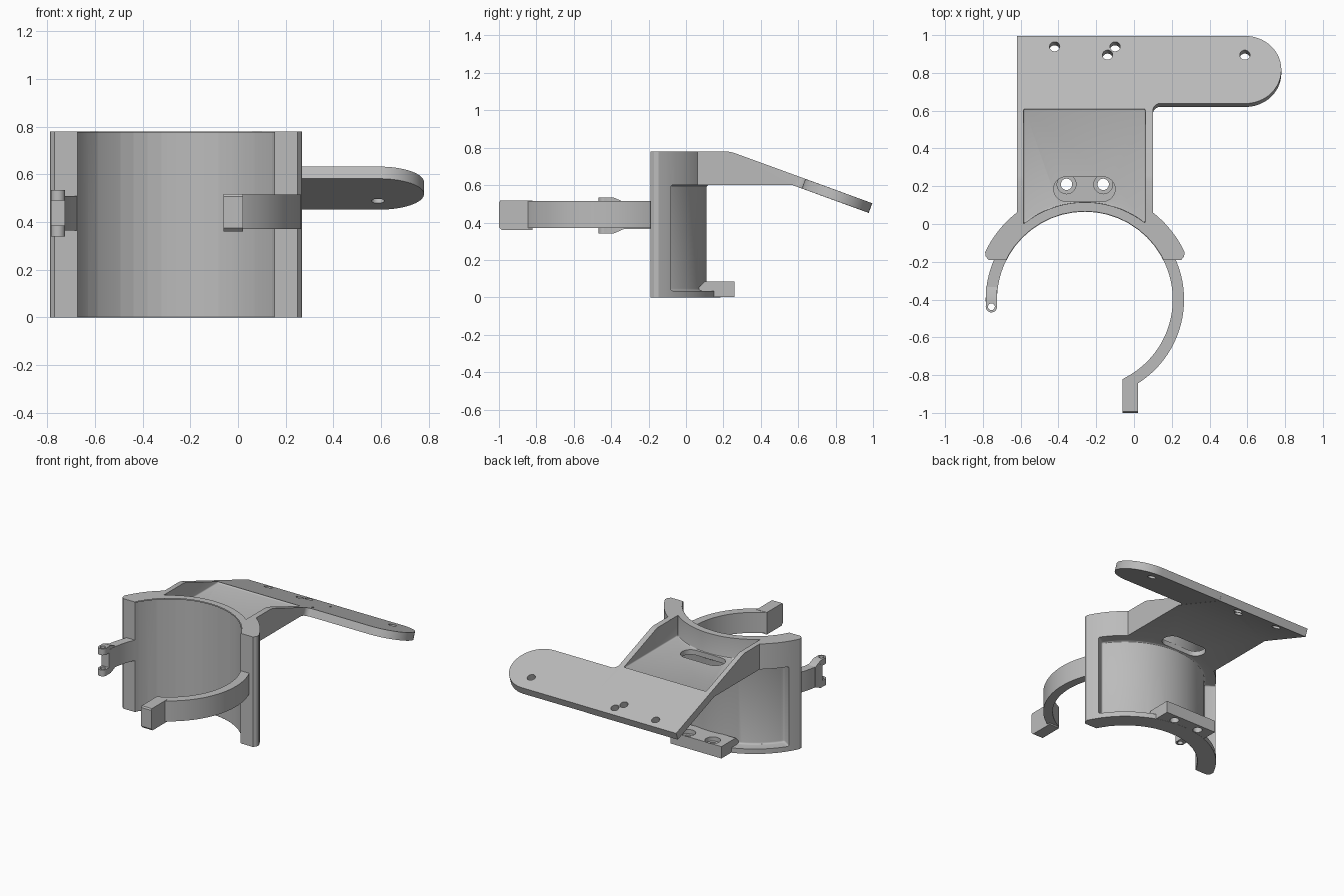
import bpy, bmesh
from math import cos, sin, radians
from mathutils import Matrix, Vector

cube = bpy.data.objects.get("Cube")
if cube:
    bpy.data.objects.remove(cube)

grey = bpy.data.materials.new("plain grey")
grey.use_nodes = True
grey.diffuse_color = (0.5, 0.5, 0.5, 1)
grey.node_tree.nodes["Principled BSDF"].inputs["Base Color"].default_value = (0.5, 0.5, 0.5, 1)

CX, CY = -0.26, -0.40        # clamp axis
INNER, BAND, OUTER = 0.465, 0.525, 0.585


def arc(r, a0, a1, n=40, cx=CX, cy=CY):
    angles = [radians(a0 + (a1 - a0) * i / n) for i in range(n + 1)]
    return [(cx + r * cos(a), cy + r * sin(a)) for a in angles]


def prism(name, pts, lo, hi, matrix=None):
    """Extrude a flat outline from lo to hi along its normal."""
    bm = bmesh.new()
    face = bm.faces.new([bm.verts.new((p[0], p[1], lo)) for p in pts])
    top = bmesh.ops.extrude_face_region(bm, geom=[face])
    moved = [v for v in top["geom"] if isinstance(v, bmesh.types.BMVert)]
    bmesh.ops.translate(bm, verts=moved, vec=(0, 0, hi - lo))
    if matrix:
        bm.transform(matrix)
    bmesh.ops.recalc_face_normals(bm, faces=bm.faces)
    mesh = bpy.data.meshes.new(name)
    bm.to_mesh(mesh)
    bm.free()
    mesh.materials.append(grey)
    obj = bpy.data.objects.new(name, mesh)
    bpy.context.collection.objects.link(obj)
    return obj


def rod(name, x, y, r, lo, hi, matrix=None):
    return prism(name, arc(r, 0, 352.5, 47, x, y), lo, hi, matrix)


def sector(name, r0, r1, a0, a1, lo, hi):
    return prism(name, arc(r0, a0, a1) + arc(r1, a1, a0), lo, hi)


def rect(name, x0, x1, y0, y1, lo, hi):
    return prism(name, [(x0, y0), (x1, y0), (x1, y1), (x0, y1)], lo, hi)


def activate(obj):
    bpy.ops.object.select_all(action='DESELECT')
    obj.select_set(True)
    bpy.context.view_layer.objects.active = obj


def soften(obj, width):
    activate(obj)
    mod = obj.modifiers.new("soft", 'BEVEL')
    mod.width, mod.segments = width, 3
    mod.limit_method, mod.angle_limit = 'ANGLE', radians(40)
    bpy.ops.object.modifier_apply(modifier=mod.name)
    return obj


def combine(obj, tool, operation='DIFFERENCE'):
    activate(obj)
    mod = obj.modifiers.new("cut", 'BOOLEAN')
    mod.operation, mod.object, mod.solver = operation, tool, 'EXACT'
    bpy.ops.object.modifier_apply(modifier=mod.name)
    bpy.data.objects.remove(tool)


def finish(obj):
    activate(obj)
    bpy.ops.object.shade_smooth_by_angle(angle=radians(30))


# Maps outline x,y,depth to world y,z,x for side profiles
SIDE = Matrix(((0, 0, 1, 0), (1, 0, 0, 0), (0, 1, 0, 0), (0, 0, 0, 1)))
# Plane of the sloping plate
SLOPE = Matrix.Translation((0, 0.62, 0.64)) @ Matrix.Rotation(radians(-20), 4, 'X')

# Saddle: half shell with thick ends and a recessed back
ends = [(0.525, -0.172), (0.51, -0.19), (0.38, -0.19)]
outline = arc(OUTER, 25.5, 154.5) + [(CX - x, y) for x, y in ends]
outline += arc(0.42, 150, 30) + [(CX + x, y) for x, y in reversed(ends)]
bracket = prism("saddle_bracket", outline, 0, 0.78)
combine(bracket, soften(sector("recess", 0.51, 0.75, 33, 147, 0.035, 0.6), 0.012))

# Sloping block behind the saddle, running into the plate
profile = [(-0.1, 0.6), (-0.1, 0.7795), (0.225, 0.7795), (0.255, 0.773),
           (0.996, 0.503), (0.977, 0.451), (0.569, 0.6)]
combine(bracket, prism("block", profile, -0.62, 0.1, SIDE), 'UNION')

# Rounded side arm of the plate
wing = [(0.0, 0.02), (0.0, -0.02), (0.1, -0.02)] + arc(0.04, 180, 90, 8, 0.14, -0.02)[1:]
wing += arc(0.19, -90, 90, 32, 0.59, 0.2095) + [(0.0, 0.3995)]
combine(bracket, prism("side_arm", wing, -0.0545, -0.0005, SLOPE), 'UNION')

# Screw tab at the foot
tab = [(0.065, 0.001), (0.26, 0.001), (0.26, 0.085), (0.1, 0.085), (0.065, 0.05)]
combine(bracket, prism("tab", tab, -0.46, -0.06, SIDE), 'UNION')

# Bore with chamfered rims
combine(bracket, rod("bore", CX, CY, INNER, -0.1, 0.9))
for z, out in ((0, -1), (0.78, 1)):
    rim = rod("rim", CX, CY, INNER, -0.015, 0.015)
    for v in rim.data.vertices:
        outside = v.co.z * out > 0
        grow = 1.035 if outside else 0.975
        v.co.x = CX + (v.co.x - CX) * grow
        v.co.y = CY + (v.co.y - CY) * grow
        v.co.z += z
    combine(bracket, rim)

# Pocket in the block, with an access slot through its floor
pocket = arc(0.515, 51.6, 129.1) + [(-0.585, 0.61), (0.06, 0.61)]
combine(bracket, soften(prism("pocket", pocket, 0.635, 0.95), 0.012))
slot = arc(0.065, -90, 90, 16, -0.165, 0.185) + arc(0.065, 90, 270, 16, -0.36, 0.185)
combine(bracket, prism("slot", slot, 0.5, 0.7))

# Counterbored tab holes and plate holes
for x in (-0.357, -0.163):
    combine(bracket, rod("screw_hole", x, 0.21, 0.03, -0.1, 0.2))
    combine(bracket, rod("counterbore", x, 0.21, 0.05, 0.055, 0.2))
for x, s in ((-0.42, 0.34), (-0.1, 0.34), (-0.14, 0.293), (0.587, 0.293)):
    combine(bracket, rod("plate_hole", x, s, 0.027, -0.15, 0.1, SLOPE))
finish(bracket)

# Long curved arm with a drilled clasp
long_arm = sector("long_arm", INNER, BAND, -64, 27, 0.37, 0.515)
finish(long_arm)
clasp_side = [(-0.82, 0.36), (-0.985, 0.36), (-1, 0.375), (-1, 0.507), (-0.993, 0.517), (-0.82, 0.517)]
clasp = prism("clasp", clasp_side, -0.06, 0.02, SIDE)
combine(clasp, rod("clasp_hole", -0.935, 0.437, 0.04, -0.2, 0.2, SIDE))
finish(clasp)

# Short arm with a forked hinge
short_arm = sector("short_arm", INNER, BAND, 153, 181, 0.365, 0.51)
finish(short_arm)
lug = [(-0.44, 0.34), (-0.39, 0.34), (-0.33, 0.366), (-0.33, 0.509), (-0.39, 0.535), (-0.44, 0.535)]
hinge = prism("hinge_fork", lug, -0.784, -0.726, SIDE)
combine(hinge, rod("barrel", -0.755, -0.438, 0.03, 0.34, 0.535), 'UNION')
combine(hinge, rod("pin_hole", -0.755, -0.438, 0.018, 0.2, 0.7))
combine(hinge, rect("gap", -0.9, -0.6, -0.6, -0.405, 0.385, 0.49))
finish(hinge)
